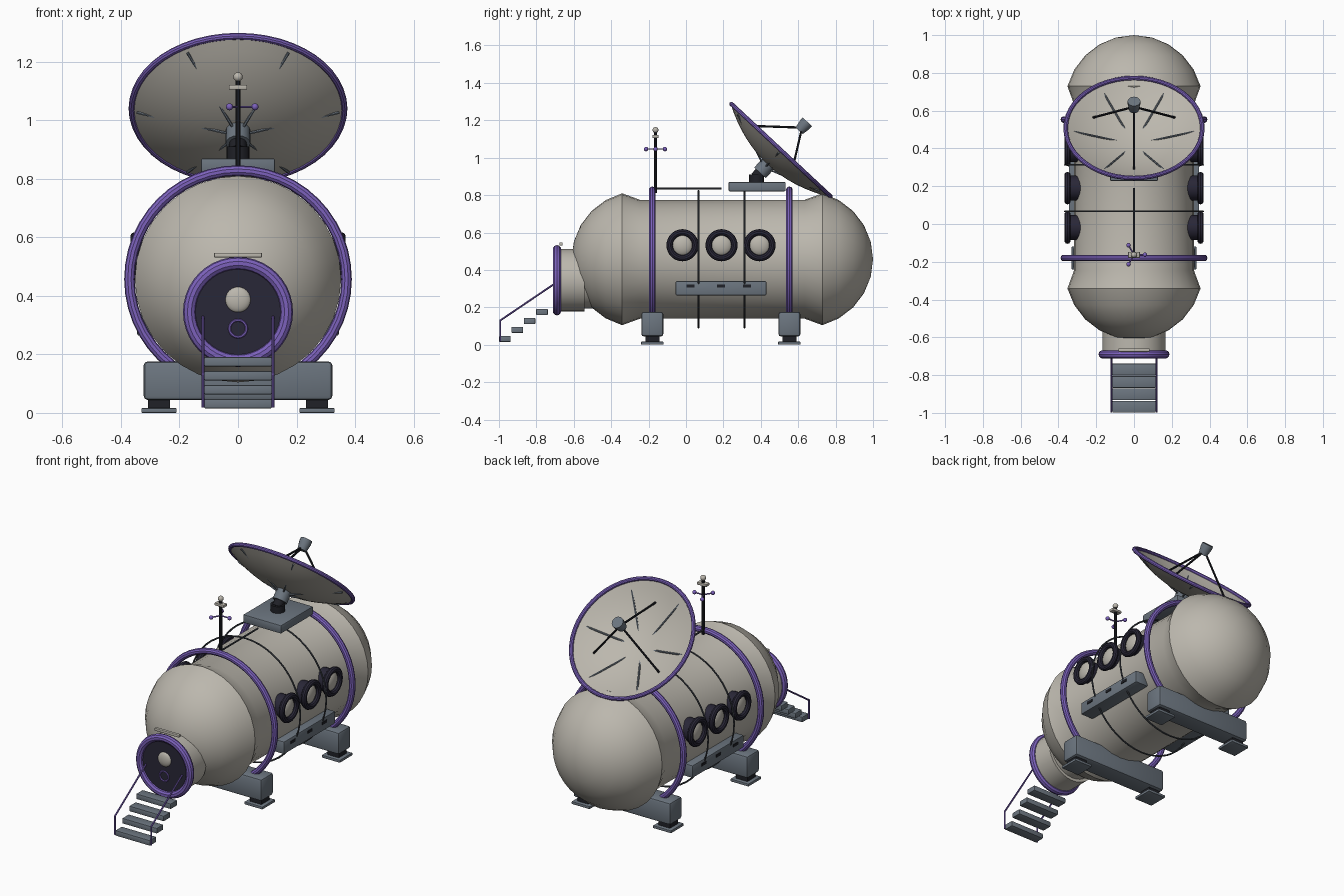
import bpy, bmesh
from math import sin, cos, pi, radians
from mathutils import Matrix, Vector

if "Cube" in bpy.data.objects:
    bpy.data.objects.remove(bpy.data.objects["Cube"])


def material(name, rgb):
    m = bpy.data.materials.new(name)
    m.use_nodes = True
    m.diffuse_color = (*rgb, 1)
    m.node_tree.nodes["Principled BSDF"].inputs["Base Color"].default_value = (*rgb, 1)
    return m


SHELL = material("warm grey shell", (0.50, 0.475, 0.42))
PURPLE = material("purple trim", (0.20, 0.12, 0.50))
STEEL = material("blue grey steel", (0.15, 0.18, 0.215))
NAVY = material("dark navy", (0.022, 0.02, 0.038))
BLACK = material("near black", (0.014, 0.015, 0.02))
CABLE = material("cable grey", (0.05, 0.058, 0.07))

parts = []


def finish(name, bm, mat, matrix=None):
    bmesh.ops.recalc_face_normals(bm, faces=bm.faces)
    mesh = bpy.data.meshes.new(name)
    bm.to_mesh(mesh)
    bm.free()
    mesh.materials.append(mat)
    obj = bpy.data.objects.new(name, mesh)
    if matrix:
        obj.matrix_world = matrix
    bpy.context.collection.objects.link(obj)
    parts.append(obj)
    return obj


def along(origin, direction):
    """Frame whose local z follows the given direction."""
    turn = Vector(direction).to_track_quat('Z', 'Y').to_matrix().to_4x4()
    return Matrix.Translation(origin) @ turn


def lathe(name, profile, mat, matrix, closed=False, segs=32):
    """Revolve (radius, height) points about local z."""
    bm = bmesh.new()
    verts = [bm.verts.new((r, 0, h)) for r, h in profile]
    edges = [bm.edges.new(pair) for pair in zip(verts, verts[1:])]
    if closed:
        edges.append(bm.edges.new((verts[-1], verts[0])))
    bmesh.ops.spin(bm, geom=verts + edges, cent=(0, 0, 0), axis=(0, 0, 1),
                   angle=2 * pi, steps=segs)
    bmesh.ops.remove_doubles(bm, verts=bm.verts, dist=1e-5)
    return finish(name, bm, mat, matrix)


def ring(name, major, minor, mat, matrix, segs=40, sides=10):
    circle = [(major + minor * cos(2 * pi * i / sides), minor * sin(2 * pi * i / sides))
              for i in range(sides)]
    return lathe(name, circle, mat, matrix, True, segs)


def rod(name, a, b, radius, mat, segs=8):
    a, b = Vector(a), Vector(b)
    n = (b - a).length
    return lathe(name, [(0, 0), (radius, 0), (radius, n), (0, n)], mat, along(a, b - a), segs=segs)


def ball(name, centre, radius, mat, scale=(1, 1, 1), segs=16):
    bm = bmesh.new()
    bmesh.ops.create_uvsphere(bm, u_segments=segs, v_segments=segs // 2 + 2, radius=radius)
    return finish(name, bm, mat, Matrix.Translation(centre) @ Matrix.Diagonal((*scale, 1)))


def box(name, centre, size, mat, bevel=0):
    bm = bmesh.new()
    bmesh.ops.create_cube(bm, size=1, matrix=Matrix.Diagonal((*size, 1)))
    if bevel:
        bmesh.ops.bevel(bm, geom=bm.edges[:], offset=bevel, segments=2,
                        profile=0.5, affect='EDGES')
    return finish(name, bm, mat, Matrix.Translation(centre))


# Pressure hull: cylinder with a bulging dome at each end
AXIS_Z, HULL_R, DOME_R = 0.457, 0.318, 0.365
FRONT, BACK = -0.247, 0.635
angles = [radians(15 * i) for i in range(1, 7)]
front_cap = [(DOME_R * cos(a), FRONT - DOME_R * sin(a)) for a in reversed(angles)]
back_cap = [(DOME_R * cos(a), BACK + DOME_R * sin(a)) for a in angles]
lathe("hull", front_cap + [(HULL_R, FRONT), (HULL_R, BACK)] + back_cap, SHELL,
      along((0, 0, AXIS_Z), (0, 1, 0)))

# Hull hoops, cross beams and feet
for y in (-0.18, 0.553):
    ring("hull_hoop", 0.371, 0.018, PURPLE, along((0, y, AXIS_Z), (0, 1, 0)), 48)
    box("support_beam", (0, y, 0.11), (0.645, 0.118, 0.132), STEEL, 0.014)
    for x in (-0.27, 0.27):
        box("foot_leg", (x, y, 0.032), (0.075, 0.075, 0.04), BLACK)
        box("foot_pad", (x, y, 0.008), (0.12, 0.12, 0.016), STEEL, 0.003)
for y in (0.067, 0.313):
    ring("cable_hoop", 0.366, 0.005, CABLE, along((0, y, AXIS_Z), (0, 1, 0)), 48, 6)
rod("roof_cable", (0, -0.18, 0.835), (0, 0.19, 0.835), 0.005, CABLE)

# Side windows and equipment lockers
for side in (-1, 1):
    for y in (-0.019, 0.19, 0.393):
        spot = (side * 0.352, y, 0.532)
        ring("window_frame", 0.069, 0.017, NAVY, along(spot, (side, 0, 0)), 28)
        rod("window_collar", (side * 0.28, y, 0.532), (side * 0.342, y, 0.532), 0.066, NAVY, 28)
        ball("window_lens", (side * 0.335, y, 0.532), 0.058, SHELL, (0.5, 1, 1), 20)
    box("side_locker", (side * 0.302, 0.187, 0.302), (0.086, 0.486, 0.075), STEEL, 0.006)
    for y in (0.025, 0.187, 0.325):
        box("locker_slot", (side * 0.345, y, 0.313), (0.008, 0.043, 0.016), BLACK)

# Airlock neck, door and door ring
DOOR_Z = 0.345
rod("airlock_neck", (0, -0.68, DOOR_Z), (0, -0.543, DOOR_Z), 0.168, SHELL, 32)
rod("airlock_tunnel", (0, -0.56, DOOR_Z), (0, -0.4, DOOR_Z), 0.15, SHELL, 32)
rod("door", (0, -0.695, DOOR_Z), (0, -0.67, DOOR_Z), 0.151, NAVY, 32)
ring("door_ring", 0.166, 0.022, PURPLE, along((0, -0.69, DOOR_Z), (0, 1, 0)))
ball("door_window", (0, -0.692, 0.387), 0.044, SHELL, (1, 0.4, 1), 20)
ring("door_handle", 0.029, 0.005, PURPLE, along((0, -0.7, 0.288), (0, 1, 0)), 20, 6)
box("door_lamp_bar", (0, -0.668, 0.539), (0.164, 0.018, 0.016), SHELL, 0.003)

# Entry stairs and handrails
for i in range(4):
    box("stair_step", (0, -0.968 + 0.066 * i, 0.031 + 0.048 * i), (0.23, 0.062, 0.032), STEEL, 0.004)
for x in (-0.12, 0.12):
    path = [(x, -0.993, 0.018), (x, -0.993, 0.13), (x, -0.70, 0.328)]
    for a, b in zip(path, path[1:]):
        rod("handrail", a, b, 0.005, PURPLE)
    ball("handrail_elbow", path[1], 0.005, PURPLE, segs=8)

# Roof mast with sensor arms
MAST_Y = -0.163
rod("mast", (0, MAST_Y, 0.81), (0, MAST_Y, 1.14), 0.009, BLACK, 10)
box("mast_plate", (0, MAST_Y, 1.113), (0.062, 0.032, 0.016), SHELL, 0.003)
ball("mast_lamp", (0, MAST_Y, 1.148), 0.016, SHELL)
for i in range(3):
    a = 2 * pi * i / 3
    tip = (0.058 * cos(a), MAST_Y + 0.058 * sin(a), 1.046)
    rod("sensor_arm", (0, MAST_Y, 1.046), tip, 0.004, PURPLE, 6)
    ball("sensor_ball", tip, 0.012, PURPLE, segs=12)

# Dish mount
box("dish_base", (0, 0.38, 0.845), (0.252, 0.305, 0.05), STEEL, 0.006)
rod("dish_swivel", (0, 0.378, 0.865), (0, 0.378, 0.91), 0.04, BLACK, 16)

# Dish bowl, tilted up toward the back
dish = Matrix.Translation((0, 0.508, 1.04)) @ Matrix.Rotation(radians(-43), 4, 'X')
RIM_R, DEPTH, SKIN = 0.362, 0.1, 0.005


def bowl(r):
    return -DEPTH * (1 - (r / RIM_R) ** 2)


radii = [RIM_R * i / 8 for i in range(9)]
profile = [(r, bowl(r)) for r in radii] + [(r, bowl(r) - SKIN) for r in reversed(radii)]
lathe("dish_bowl", profile, SHELL, dish, segs=40)
ring("dish_rim", RIM_R, 0.012, PURPLE, dish, 48)
rod("dish_yoke", dish @ Vector((0, 0, -0.2)), dish @ Vector((0, 0, -0.15)), 0.03, BLACK, 16)
rod("dish_hub", dish @ Vector((0, 0, -0.165)), dish @ Vector((0, 0, -0.1)), 0.042, STEEL, 16)

# Straight ribs on the bowl and struts to the feed
for i in range(6):
    a = pi * i / 3
    out = Vector((cos(a), sin(a), 0))
    rod("dish_rib", dish @ (out * 0.03 + Vector((0, 0, -0.118))),
        dish @ (out * 0.345 + Vector((0, 0, -0.019))), 0.005, STEEL, 6)
for i in range(3):
    a = -pi / 2 + 2 * pi * i / 3
    foot = Vector((0.25 * cos(a), 0.25 * sin(a), bowl(0.25)))
    rod("feed_strut", dish @ foot, dish @ Vector((0, 0, 0.165)), 0.006, BLACK)
lathe("feed_horn", [(0, 0), (0.026, 0), (0.034, 0.045), (0.034, 0.065), (0, 0.065)], STEEL,
      dish @ Matrix.Translation((0, 0, 0.142)), segs=16)

# Smooth shading with sharp creases kept
bpy.ops.object.select_all(action='DESELECT')
for obj in parts:
    obj.select_set(True)
bpy.context.view_layer.objects.active = parts[0]
bpy.ops.object.shade_smooth_by_angle(angle=radians(35))
